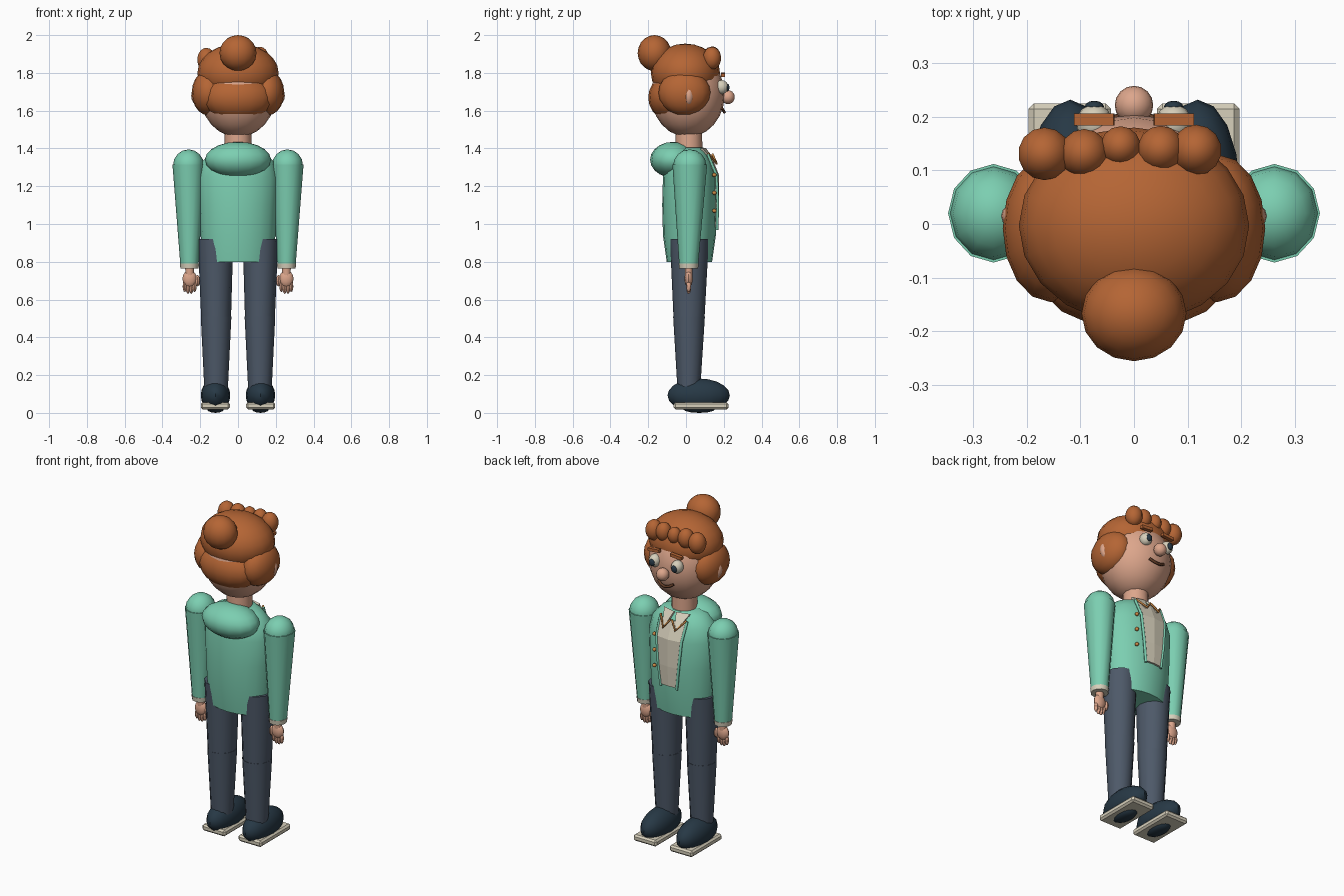
import bpy, bmesh, math
from mathutils import Vector


def material(name, rgb):
    m = bpy.data.materials.new(name)
    m.diffuse_color = (*rgb, 1)
    return m


HAIR = material("ginger", (0.46, 0.13, 0.035))
SKIN = material("skin", (0.72, 0.38, 0.26))
TEAL = material("teal", (0.20, 0.62, 0.44))
NAVY = material("navy", (0.075, 0.10, 0.14))
DARK = material("dark", (0.02, 0.04, 0.06))
CREAM = material("cream", (0.68, 0.63, 0.50))
BROWN = material("brown", (0.12, 0.045, 0.02))
GOLD = material("copper", (0.60, 0.25, 0.06))


def finish(name, bm, mat, smooth=True):
    bmesh.ops.recalc_face_normals(bm, faces=bm.faces)
    me = bpy.data.meshes.new(name)
    bm.to_mesh(me)
    bm.free()
    ob = bpy.data.objects.new(name, me)
    bpy.context.collection.objects.link(ob)
    me.materials.append(mat)
    if smooth:
        bpy.ops.object.select_all(action='DESELECT')
        ob.select_set(True)
        bpy.context.view_layer.objects.active = ob
        bpy.ops.object.shade_smooth_by_angle(angle=math.radians(42))
    return ob


def ball(name, mat, loc, r, seg=16, rings=10):
    bm = bmesh.new()
    bmesh.ops.create_uvsphere(bm, u_segments=seg, v_segments=rings, radius=1)
    for v in bm.verts:
        v.co = Vector([v.co[i] * r[i] + loc[i] for i in range(3)])
    return finish(name, bm, mat)


def loft(name, mat, rings, seg=12):
    """Stack of ellipses (x, y, z, rx, ry), closed at both ends."""
    bm = bmesh.new()
    loops = []
    for x, y, z, rx, ry in rings:
        angles = [2 * math.pi * i / seg for i in range(seg)]
        loops.append([bm.verts.new((x + rx * math.cos(a), y + ry * math.sin(a), z)) for a in angles])
    for a, b in zip(loops, loops[1:]):
        for i in range(seg):
            j = (i + 1) % seg
            bm.faces.new((a[i], a[j], b[j], b[i]))
    bm.faces.new(loops[0])
    bm.faces.new(loops[-1])
    return finish(name, bm, mat)


def box(name, mat, loc, size, bevel=0.0, tilt=0.0):
    bm = bmesh.new()
    bmesh.ops.create_cube(bm, size=1)
    for v in bm.verts:
        v.co = Vector([v.co[i] * size[i] for i in range(3)])
    if bevel:
        bmesh.ops.bevel(bm, geom=bm.edges[:], offset=bevel, segments=1, affect='EDGES')
    ob = finish(name, bm, mat, False)
    ob.location = loc
    ob.rotation_euler[1] = tilt
    return ob


def tube(name, mat, pts, r):
    cu = bpy.data.curves.new(name, 'CURVE')
    cu.dimensions = '3D'
    cu.bevel_depth = r
    cu.bevel_resolution = 1
    cu.use_fill_caps = True
    sp = cu.splines.new('POLY')
    sp.points.add(len(pts) - 1)
    for p, co in zip(sp.points, pts):
        p.co = (*co, 1)
    ob = bpy.data.objects.new(name, cu)
    bpy.context.collection.objects.link(ob)
    cu.materials.append(mat)
    return ob


def sheet(name, mat, rows, thick):
    """Grid of points thickened into a panel."""
    bm = bmesh.new()
    vs = [[bm.verts.new(p) for p in row] for row in rows]
    for a, b in zip(vs, vs[1:]):
        for i in range(len(a) - 1):
            bm.faces.new((a[i], a[i + 1], b[i + 1], b[i]))
    ob = finish(name, bm, mat, False)
    mod = ob.modifiers.new("thickness", 'SOLIDIFY')
    mod.thickness = thick
    mod.offset = 0
    return ob


# Head and neck (the face looks towards +y)
ball("head", SKIN, (0, 0.01, 1.685), (0.2, 0.195, 0.225), 20, 12)
loft("neck", SKIN, [(0, 0.015, 1.36, 0.072, 0.072), (0, 0.015, 1.52, 0.07, 0.07)])
ball("nose", SKIN, (0, 0.222, 1.672), (0.036, 0.036, 0.037))
tube("mouth", BROWN, [(-0.05, 0.19, 1.612), (-0.025, 0.2, 1.597), (0, 0.203, 1.592),
                      (0.025, 0.2, 1.597), (0.05, 0.19, 1.612)], 0.008)

# Hair
ball("hair_cap", HAIR, (0, -0.003, 1.80), (0.215, 0.183, 0.155), 20, 12)
ball("hair_back", HAIR, (0, -0.075, 1.67), (0.19, 0.125, 0.125))
ball("hair_bun", HAIR, (0, -0.167, 1.905), (0.098, 0.089, 0.095))
for x, y, z, r in [(-0.167, 0.131, 1.87, 0.05), (-0.093, 0.132, 1.88, 0.046), (-0.025, 0.145, 1.885, 0.038),
                   (0.05, 0.14, 1.885, 0.044), (0.116, 0.138, 1.878, 0.048)]:
    ball("fringe_curl", HAIR, (x, y, z), (r, r, r * 1.25), 14, 9)

# Jacket with hood
loft("jacket", TEAL, [(0, 0.018, 0.80, 0.185, 0.12), (0, 0.018, 0.94, 0.198, 0.14), (0, 0.018, 1.10, 0.207, 0.144),
                      (0, 0.018, 1.25, 0.212, 0.14), (0, 0.015, 1.33, 0.19, 0.125), (0, 0.012, 1.385, 0.14, 0.095),
                      (0, 0.012, 1.405, 0.085, 0.08)], 20)
ball("hood", TEAL, (0, -0.068, 1.34), (0.175, 0.122, 0.095))

# Shirt panel, collar and buttons on the chest
sheet("shirt", CREAM, [[(-0.085, 0.117, 1.36), (0, 0.128, 1.36), (0.085, 0.117, 1.36)],
                       [(-0.08, 0.158, 1.26), (0, 0.168, 1.26), (0.08, 0.158, 1.26)],
                       [(-0.065, 0.163, 1.1), (0, 0.17, 1.1), (0.065, 0.163, 1.1)],
                       [(-0.052, 0.16, 0.98), (0, 0.164, 0.98), (0.052, 0.16, 0.98)]], 0.012)
for z in (1.26, 1.165, 1.07):
    ball("button", GOLD, (0.105, 0.15, z), (0.011, 0.012, 0.011), 10, 6)

# Mirrored parts
for s in (-1, 1):
    ball("side_hair", HAIR, (s * 0.155, -0.008, 1.695), (0.09, 0.138, 0.12))
    ball("ear", SKIN, (s * 0.205, 0.015, 1.68), (0.043, 0.03, 0.055))
    ball("eye", CREAM, (s * 0.074, 0.188, 1.725), (0.034, 0.036, 0.037))
    ball("pupil", DARK, (s * 0.074, 0.219, 1.722), (0.018, 0.011, 0.021), 12, 8)
    box("eyebrow", HAIR, (s * 0.074, 0.195, 1.79), (0.074, 0.022, 0.018), 0, s * 0.08)

    # lapel trim and collar flap
    tube("lapel_trim", TEAL, [(s * 0.088, 0.115, 1.37), (s * 0.083, 0.162, 1.26), (s * 0.068, 0.168, 1.1),
                              (s * 0.053, 0.164, 0.97)], 0.008)
    sheet("collar_flap", CREAM, [[(s * 0.005, 0.1, 1.40), (s * 0.085, 0.08, 1.40)],
                                 [(s * 0.035, 0.15, 1.325), (s * 0.05, 0.145, 1.33)]], 0.012)
    tube("collar_trim", GOLD, [(s * 0.004, 0.14, 1.37), (s * 0.04, 0.162, 1.32), (s * 0.085, 0.118, 1.375)], 0.006)

    # arm
    ball("shoulder", TEAL, (s * 0.262, 0.02, 1.31), (0.082, 0.088, 0.085), 12, 8)
    loft("sleeve", TEAL, [(s * 0.257, 0.014, 0.78, 0.048, 0.05), (s * 0.262, 0.02, 1.315, 0.085, 0.092)])
    loft("cuff", CREAM, [(s * 0.257, 0.014, 0.765, 0.048, 0.05), (s * 0.257, 0.014, 0.792, 0.051, 0.053)])
    loft("wrist", SKIN, [(s * 0.256, 0.014, 0.72, 0.022, 0.02), (s * 0.256, 0.014, 0.78, 0.024, 0.022)], 10)
    ball("palm", SKIN, (s * 0.256, 0.014, 0.71), (0.038, 0.022, 0.045), 12, 8)
    for dx, z in [(-0.026, 0.67), (-0.009, 0.66), (0.009, 0.66), (0.026, 0.67)]:
        ball("finger", SKIN, (s * (0.256 + dx), 0.014, z), (0.011, 0.013, 0.03), 8, 6)
    ball("thumb", SKIN, (s * 0.215, 0.016, 0.70), (0.014, 0.016, 0.03), 8, 6)

    # leg in two segments, shoe and flat sole plate
    loft("upper_leg", NAVY, [(s * 0.116, 0.016, 0.50, 0.079, 0.082), (s * 0.119, 0.018, 0.92, 0.094, 0.103)])
    loft("lower_leg", NAVY, [(s * 0.116, 0.015, 0.12, 0.062, 0.06), (s * 0.116, 0.016, 0.51, 0.081, 0.084)])
    ball("shoe", DARK, (s * 0.119, 0.067, 0.093), (0.078, 0.165, 0.089))
    box("sole", CREAM, (s * 0.12, 0.08, 0.037), (0.154, 0.29, 0.038), 0.01)
    ball("sole_spot", DARK, (s * 0.119, 0.07, 0.02), (0.045, 0.085, 0.02), 16, 6)
